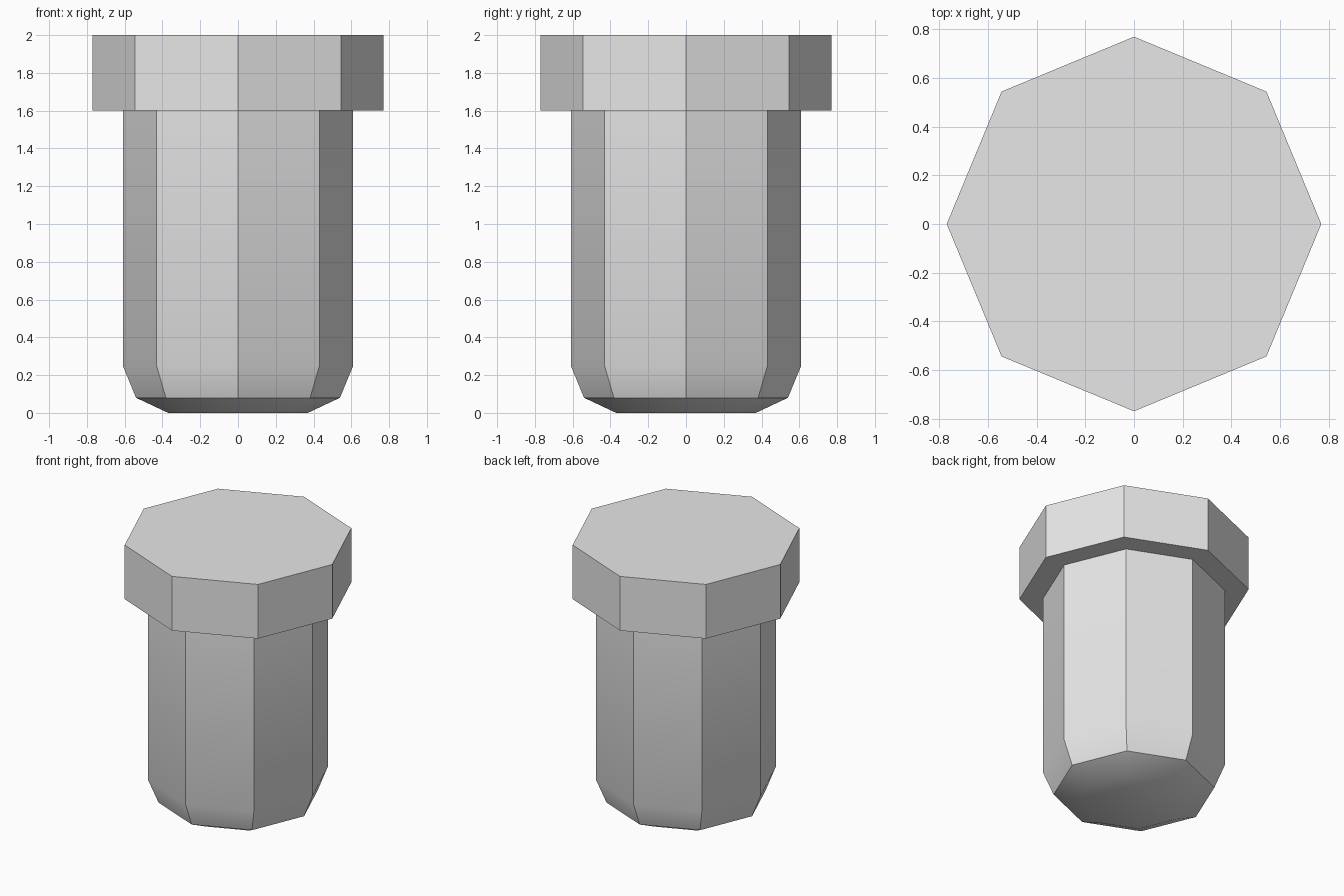
import bpy
import bmesh
from math import cos, sin, pi, radians

SIDES = 8

cube = bpy.data.objects.get("Cube")
if cube:
    bpy.data.objects.remove(cube, do_unlink=True)

# Plain grey finish
grey = bpy.data.materials.new("light_grey")
grey.use_nodes = True
grey.diffuse_color = (0.8, 0.8, 0.8, 1)
grey.node_tree.nodes["Principled BSDF"].inputs["Base Color"].default_value = (0.8, 0.8, 0.8, 1)


def octagonal_part(name, profile, cap_top):
    """Stack octagonal rings given as (radius, height), from bottom to top."""
    bm = bmesh.new()
    rings = []
    for radius, z in profile:
        angles = [2 * pi * i / SIDES for i in range(SIDES)]
        rings.append([bm.verts.new((radius * cos(a), radius * sin(a), z)) for a in angles])
    for low, high in zip(rings, rings[1:]):
        for i in range(SIDES):
            j = (i + 1) % SIDES
            bm.faces.new((low[i], low[j], high[j], high[i]))
    bm.faces.new(rings[0][::-1])
    if cap_top:
        bm.faces.new(rings[-1])

    mesh = bpy.data.meshes.new(name)
    bm.to_mesh(mesh)
    bm.free()
    mesh.materials.append(grey)
    obj = bpy.data.objects.new(name, mesh)
    bpy.context.collection.objects.link(obj)

    # Soft chamfers, crisp corners
    bpy.ops.object.select_all(action="DESELECT")
    obj.select_set(True)
    bpy.context.view_layer.objects.active = obj
    bpy.ops.object.shade_smooth_by_angle(angle=radians(30))
    return obj


# Shank with a tapered tip, left open where it meets the head
octagonal_part("shank", [(0.37, 0), (0.54, 0.08), (0.61, 0.25), (0.61, 1.6)], cap_top=False)

# Wide flat head
octagonal_part("head", [(0.77, 1.6), (0.77, 2)], cap_top=True)
